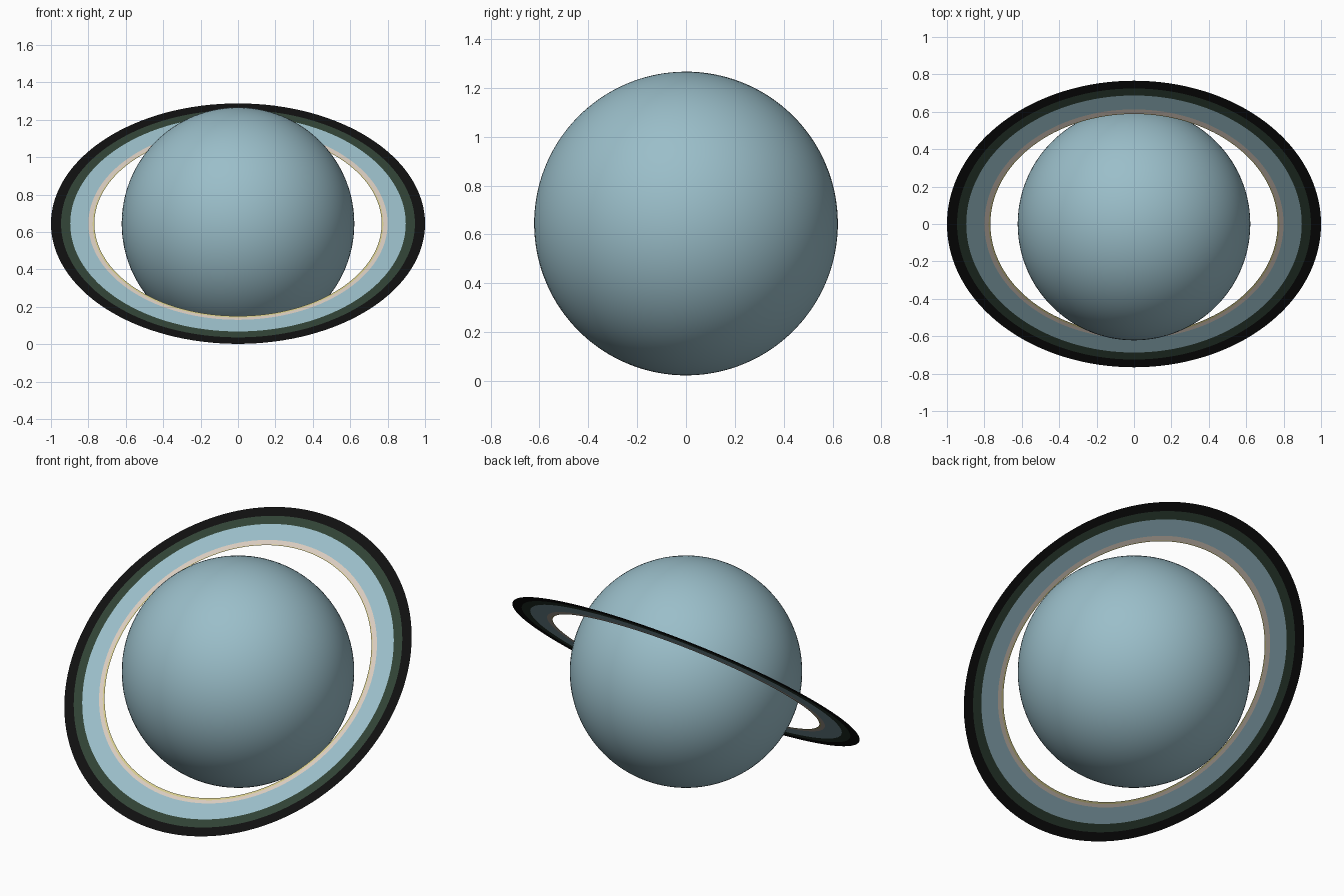
import bpy, bmesh, math
from mathutils import Matrix

if "Cube" in bpy.data.objects:
    bpy.data.objects.remove(bpy.data.objects["Cube"])

CENTRE = 0.645
TILT = math.radians(40)
SEGMENTS = 128


def material(name, rgb):
    m = bpy.data.materials.new(name)
    m.diffuse_color = (*rgb, 1)
    m.use_nodes = True
    m.node_tree.nodes["Principled BSDF"].inputs["Base Color"].default_value = m.diffuse_color
    return m


def add_object(name, bm, mats):
    mesh = bpy.data.meshes.new(name)
    bm.to_mesh(mesh)
    bm.free()
    for m in mats:
        mesh.materials.append(m)
    ob = bpy.data.objects.new(name, mesh)
    bpy.context.collection.objects.link(ob)
    # everything shares one axis, leaning towards the front
    ob.matrix_world = Matrix.Translation((0, 0, CENTRE)) @ Matrix.Rotation(TILT, 4, 'X')
    return ob


pale_blue = material("pale_blue", (0.325, 0.515, 0.585))
black = material("black", (0.005, 0.005, 0.005))
dark_green = material("dark_green", (0.03, 0.055, 0.036))
beige = material("beige", (0.70, 0.61, 0.53))
yellow = material("yellow", (0.68, 0.61, 0.27))

# Planet: smooth ball
bm = bmesh.new()
bmesh.ops.create_uvsphere(bm, u_segments=96, v_segments=64, radius=0.622)
for f in bm.faces:
    f.smooth = True
add_object("planet", bm, [pale_blue])

# Ring: flat paper-thin disc of concentric bands, (radius, shift towards the front)
edges = [(0.768, 0), (0.777, -0.004), (0.80, 0), (0.897, 0), (0.946, 0), (1.0, 0)]
bm = bmesh.new()
loops = []
for r, shift in edges:
    loops.append([bm.verts.new((r * math.cos(a), r * math.sin(a) + shift, 0))
                  for a in (2 * math.pi * i / SEGMENTS for i in range(SEGMENTS))])
for band, (inner, outer) in enumerate(zip(loops, loops[1:])):
    for i in range(SEGMENTS):
        j = (i + 1) % SEGMENTS
        f = bm.faces.new((inner[i], outer[i], outer[j], inner[j]))
        f.material_index = band
add_object("ring", bm, [yellow, beige, pale_blue, dark_green, black])
